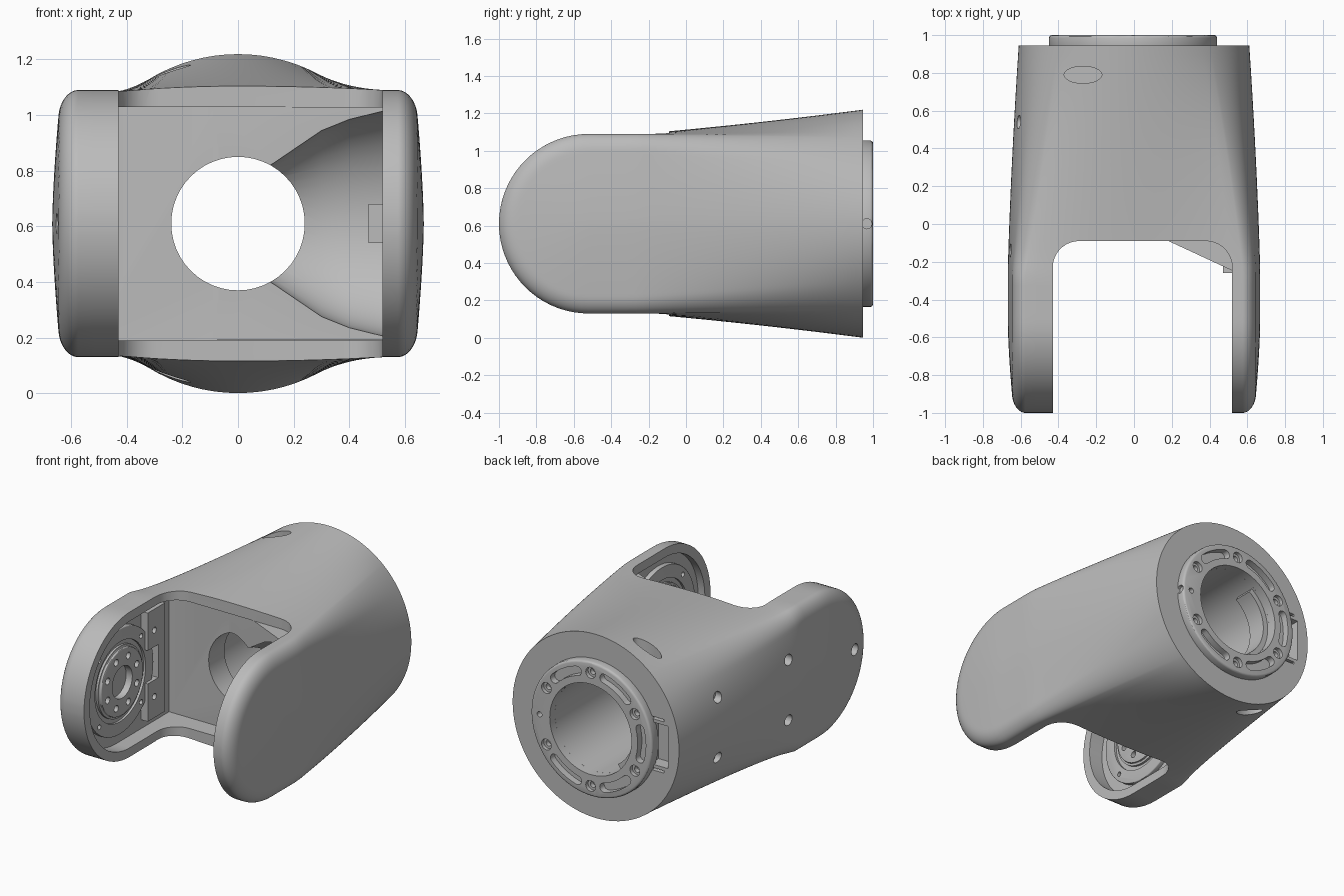
import bpy, bmesh
from math import sin, cos, pi, sqrt, radians, hypot

if "Cube" in bpy.data.objects:
    bpy.data.objects.remove(bpy.data.objects["Cube"], do_unlink=True)

MID = 0.61          # height of the main axis
PIVOT = -0.52       # fork pivot position along y

grey = bpy.data.materials.new("cast_grey")
grey.use_nodes = True
grey.diffuse_color = (0.5, 0.5, 0.5, 1)
grey.node_tree.nodes["Principled BSDF"].inputs["Base Color"].default_value = (0.5, 0.5, 0.5, 1)


def loft(name, rings):
    """Closed solid through rings of equal point count."""
    bm = bmesh.new()
    rows = [[bm.verts.new(p) for p in ring] for ring in rings]
    n = len(rows[0])
    for a, b in zip(rows, rows[1:]):
        for i in range(n):
            j = (i + 1) % n
            bm.faces.new((a[i], a[j], b[j], b[i]))
    bm.faces.new(rows[0])
    bm.faces.new(rows[-1])
    bmesh.ops.recalc_face_normals(bm, faces=bm.faces)
    mesh = bpy.data.meshes.new(name)
    bm.to_mesh(mesh)
    bm.free()
    mesh.materials.append(grey)
    obj = bpy.data.objects.new(name, mesh)
    bpy.context.scene.collection.objects.link(obj)
    return obj


def place(axis, p, q, h):
    return {"x": (h, p, q), "y": (p, h, q), "z": (p, q, h)}[axis]


def prism(name, pts, axis, lo, hi):
    return loft(name, [[place(axis, p, q, h) for p, q in pts] for h in (lo, hi)])


def arc(p, q, r, a0, a1, n, rq=None):
    angles = [radians(a0 + (a1 - a0) * i / (n - 1)) for i in range(n)]
    return [(p + r * cos(a), q + (rq or r) * sin(a)) for a in angles]


def circle(p, q, r, n=48, rq=None):
    return arc(p, q, r, 0, 360 - 360 / n, n, rq)


def cyl(axis, p, q, r, lo, hi, n=48, name="cutter"):
    return prism(name, circle(p, q, r, n), axis, lo, hi)


def box(x0, x1, y0, y1, z0, z1, name="cutter"):
    return prism(name, [(x0, y0), (x1, y0), (x1, y1), (x0, y1)], "z", z0, z1)


def apply_all(obj):
    bpy.context.view_layer.objects.active = obj
    for m in list(obj.modifiers):
        bpy.ops.object.modifier_apply(modifier=m.name)


def combine(obj, tools, op="DIFFERENCE"):
    for tool in tools:
        m = obj.modifiers.new("bool", "BOOLEAN")
        m.operation, m.solver, m.object = op, "EXACT", tool
        apply_all(obj)
        bpy.data.objects.remove(tool, do_unlink=True)


def bevel(obj, width, angle=40):
    m = obj.modifiers.new("bevel", "BEVEL")
    m.width, m.segments, m.limit_method, m.angle_limit = width, 3, "ANGLE", radians(angle)
    apply_all(obj)


# Housing: crowned fork sections blending into a round tube
def half_width(d):
    edge = 1 - min(max(d, 0), 0.09) / 0.09
    crown = 1 - min(max(d, 0) / 0.48, 1)
    return 0.575 + 0.062 * sqrt(1 - edge * edge) + 0.031 * (1 - crown ** 1.5)


def section(y):
    nose = max(0, PIVOT - y)
    b = sqrt(max(0.48 ** 2 - nose ** 2, 0.0001))
    t = min(max((y + 0.25) / 1.2, 0), 1)
    t = t * (0.8 + 0.2 * t)
    quarter = []
    side, top = 28, 20
    for i in range(-side, side):
        z = b * sin(i / side * pi / 2)
        a = radians(50 * i / side)
        quarter.append((half_width(0.48 - hypot(nose, z)), z, a))
    w = half_width(0.48 - hypot(nose, b))
    for i in range(top):
        quarter.append((w * (1 - 2 * i / top), b, radians(50 + 80 * i / top)))
    ring = []
    for flip in (1, -1):
        for x, z, a in quarter:
            # the right shoulder rounds off sooner than the left one
            s = t if flip * x > 0 else t ** 0.7
            wide = (0.668 - 0.058 * t ** 1.15) / (0.668 - 0.058 * s)
            tall = (0.48 + 0.13 * t) / (0.48 + 0.13 * s)
            ring.append((flip * wide * (x * (1 - s) + 0.61 * cos(a) * s), y,
                         MID + flip * tall * (z * (1 - s) + 0.61 * sin(a) * s)))
    return ring


nose_rows = [PIVOT - 0.4795 * cos(radians(5 * i)) for i in range(18)]
tube_rows = [PIVOT + 1.465 * i / 30 for i in range(31)]
housing = loft("housing", [section(y) for y in nose_rows + tube_rows])

# Fork opening with rounded inner corners, and the recessed chamber
R = 0.14
opening = ([(-0.43, -1.5), (0.52, -1.5)] + arc(0.52 - R, -0.09 - R, R, 0, 90, 10)
           + arc(-0.43 + R, -0.09 - R, R, 90, 180, 10))
chamber = [(0.035, MID + 0.42)] + arc(PIVOT, MID, 0.42, 90, 270, 40) + [(0.035, MID - 0.42)]
combine(housing, [prism("cutter", opening, "z", -1, 2),
                  prism("cutter", chamber, "x", -0.53, 0.57)])

# Sloped cable guide inside the chamber, hollowed by a flared scoop
guide = prism("guide", [(-0.12, 0.05), (0.585, -0.277), (0.585, 0.1), (-0.12, 0.1)], "z",
              MID - 0.419, MID + 0.419)
combine(housing, [guide], "UNION")


def scoop_ring(x, r):
    return [(x, p, q) for p, q in circle(-0.025 - 0.43 * x, MID, 0.8 * r, 48, r)]


scoop = loft("cutter", [scoop_ring(x, r) for x, r in
                        ((-0.1, 0.08), (0.13, 0.22), (0.3, 0.335), (0.4, 0.375), (0.565, 0.415))])
combine(housing, [scoop,
                  cyl("y", 0, MID, 0.24, -0.6, 1.2),
                  cyl("y", 0, MID, 0.30, 0.2, 1.2)])

# Access holes in the right flank, oval pockets above and below
holes = [cyl("x", y, MID + dz, 0.036, -0.9, -0.57, 20)
         for y in (0.54, -0.14) for dz in (0.2, -0.2)]
holes.append(cyl("x", -0.84, MID, 0.038, -0.9, -0.59, 20))
for s in (1, -1):
    holes.append(prism("cutter", circle(-0.27, 0.79, 0.1, 32, 0.045), "z",
                       MID + s * 0.46, MID + s * 0.8))
    # Thin grooves beside the mounting ring
    holes.append(box(-0.5, -0.40, 0.9, 1.2, MID + s * 0.17 - 0.008, MID + s * 0.17 + 0.008))
holes.append(box(-0.53, -0.40, 0.86, 1.2, MID - 0.14, MID + 0.14))
combine(housing, holes)

# Rear mounting ring with bolt holes and round-ended slots
ring = cyl("y", -0.005, MID, 0.445, 0.92, 1.0, 72, "mounting_ring")
bevel(ring, 0.015)
cuts = [cyl("y", 0, MID, 0.30, 0.8, 1.2, 64)]
for k in range(6):
    a = radians(30 + 60 * k)
    x, z = 0.375 * cos(a), MID + 0.375 * sin(a)
    cuts.append(cyl("y", x, z, 0.036, 0.975, 1.2, 20))
    cuts.append(cyl("y", x, z, 0.02, 0.94, 1.2, 16))
for k in range(1, 6):
    c, w = 60 * k, 15
    ends = [(0.375 * cos(radians(a)), MID + 0.375 * sin(radians(a))) for a in (c + w, c - w)]
    slot = (arc(0, MID, 0.405, c - w, c + w, 12)[:-1] + arc(*ends[0], 0.03, c + w, c + w + 180, 8)
            + arc(0, MID, 0.345, c + w, c - w, 12)[1:-1]
            + arc(*ends[1], 0.03, c - w + 180, c - w + 360, 8)[:-1])
    cuts.append(prism("cutter", slot, "y", 0.955, 1.2))
cuts.append(cyl("y", 0.375, MID, 0.018, 0.96, 1.2, 16))
cuts.append(cyl("x", 0.967, MID, 0.027, 0.42, 0.6, 20))
combine(ring, cuts)

# Raised step along the right side of the bore
step = prism("bore_step", arc(0, MID, 0.31, 125, 235, 24) + arc(0, MID, 0.265, 235, 125, 24),
             "y", 0.80, 0.93)


# Pivot flanges on the inner faces of both fork arms
def flange(name, base, d):
    span = lambda a, b: (base + d * a, base + d * b)
    plate = cyl("x", PIVOT, MID, 0.35, *span(-0.02, 0.03), 64, name)
    hub = cyl("x", PIVOT, MID, 0.22, *span(-0.01, 0.045), 48)
    combine(plate, [hub], "UNION")
    bevel(plate, 0.006)
    groove = cyl("x", PIVOT, MID, 0.265, *span(0.015, 0.1), 48)
    core = cyl("x", PIVOT, MID, 0.235, *span(0, 0.2), 48)
    combine(groove, [core])
    tools = [groove, cyl("x", PIVOT, MID, 0.105, *span(-0.01, 0.1), 40)]
    for count, r, size in ((8, 0.165, 0.022), (4, 0.31, 0.016)):
        for k in range(count):
            a = 2 * pi * (k + 0.5) / count
            tools.append(cyl("x", PIVOT + r * cos(a), MID + r * sin(a), size,
                             *span(0.005, 0.1), 16))
    combine(plate, tools)
    return plate


flanges = [flange("right_pivot_flange", -0.53, 1), flange("left_pivot_flange", 0.57, -1)]

# Notched bracket beside the right flange, and the stop block on the left arm
bracket = box(-0.55, -0.48, -0.26, -0.08, MID - 0.36, MID + 0.36, "bracket")
combine(bracket, [box(-0.6, -0.4, -0.3, -0.15, MID - 0.11, MID + 0.11)]
        + [cyl("x", -0.19, MID + s * 0.22, 0.02, -0.51, -0.4, 16) for s in (1, -1)])
stop = box(0.47, 0.58, -0.26, -0.22, MID - 0.07, MID + 0.07, "stop_block")

# Smooth shading with crisp edges
bpy.ops.object.select_all(action="DESELECT")
for obj in [housing, ring, step, bracket, stop] + flanges:
    obj.select_set(True)
bpy.context.view_layer.objects.active = housing
bpy.ops.object.shade_smooth_by_angle(angle=radians(30))
